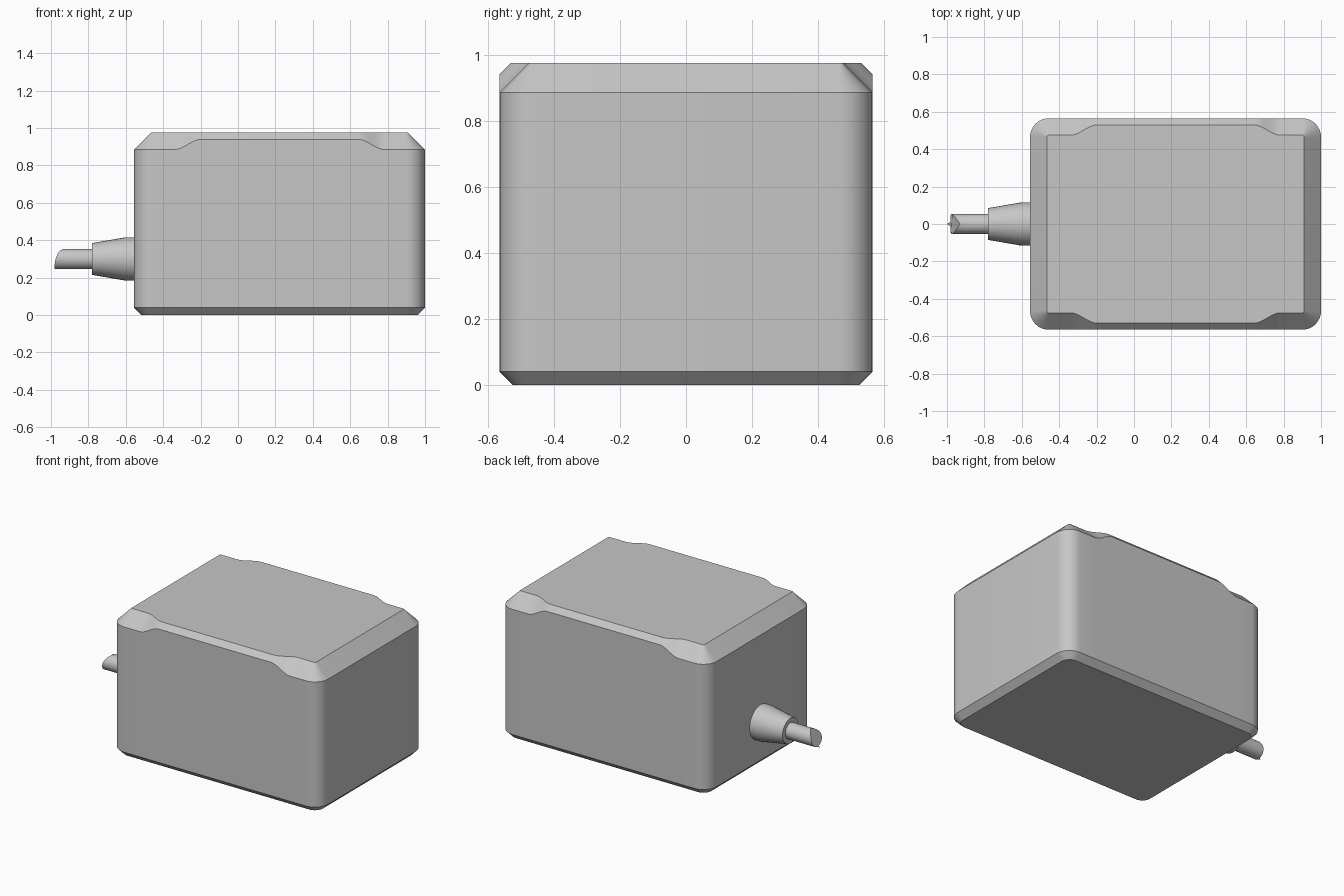
import bpy, bmesh
from math import sin, cos, pi, radians

if "Cube" in bpy.data.objects:
    bpy.data.objects.remove(bpy.data.objects["Cube"], do_unlink=True)

# One plain grey for everything
grey = bpy.data.materials.new("plain_grey")
grey.use_nodes = True
grey.diffuse_color = (0.57, 0.57, 0.57, 1)
grey.node_tree.nodes["Principled BSDF"].inputs["Base Color"].default_value = grey.diffuse_color


def loft(name, rings):
    """Skin a list of closed rings and cap both ends."""
    bm = bmesh.new()
    loops = [[bm.verts.new(p) for p in ring] for ring in rings]
    for a, b in zip(loops, loops[1:]):
        n = len(a)
        for i in range(n):
            j = (i + 1) % n
            bm.faces.new((a[i], a[j], b[j], b[i]))
    bm.faces.new(loops[0])
    bm.faces.new(loops[-1])
    bmesh.ops.recalc_face_normals(bm, faces=bm.faces)
    mesh = bpy.data.meshes.new(name)
    bm.to_mesh(mesh)
    bm.free()
    mesh.materials.append(grey)
    obj = bpy.data.objects.new(name, mesh)
    bpy.context.collection.objects.link(obj)
    bpy.ops.object.select_all(action='DESELECT')
    obj.select_set(True)
    bpy.context.view_layer.objects.active = obj
    bpy.ops.object.shade_smooth_by_angle(angle=radians(30))
    return obj


# Housing: rounded rectangle with a chamfer that narrows along front and back
MID, HALF_X, HALF_Y, TOP = 0.222, 0.778, 0.565, 0.975
RADIUS, FOOT, WIDE, NARROW = 0.1, 0.04, 0.09, 0.035
STEPS = 8


def chamfer(offset):
    t = min(max((abs(offset) - 0.42) / 0.14, 0), 1)
    return NARROW + (WIDE - NARROW) * t * t * (3 - 2 * t)


outline = []    # x, y, normal x, normal y, top chamfer
for k, (sx, sy) in enumerate([(1, 1), (-1, 1), (-1, -1), (1, -1)]):
    for i in range(STEPS + 1):
        a = (k + i / STEPS) * pi / 2
        outline.append((MID + sx * (HALF_X - RADIUS) + RADIUS * cos(a),
                        sy * (HALF_Y - RADIUS) + RADIUS * sin(a),
                        cos(a), sin(a), WIDE))
    if k in (0, 2):
        ramp = [0.56 - 0.14 * i / STEPS for i in range(STEPS + 1)]
        for d in ramp + [-r for r in reversed(ramp)]:
            outline.append((MID + sx * d, sy * HALF_Y, 0, sy, chamfer(d)))

housing = loft("housing", [
    [(x - FOOT * nx, y - FOOT * ny, 0) for x, y, nx, ny, c in outline],
    [(x, y, FOOT) for x, y, nx, ny, c in outline],
    [(x, y, TOP - c) for x, y, nx, ny, c in outline],
    [(x - c * nx, y - c * ny, TOP) for x, y, nx, ny, c in outline],
])

# Cable outlet on the right side
AXIS_Z, SIDES = 0.3, 32


def circle(x, r):
    return [(x, r * cos(2 * pi * i / SIDES), AXIS_Z + r * sin(2 * pi * i / SIDES))
            for i in range(SIDES)]


loft("strain_relief", [circle(-0.54, 0.116), circle(-0.6, 0.116), circle(-0.78, 0.085)])

# Cable stub with a rounded slanting end and a small point at the bottom
CABLE = 0.054
tip = []
for x, y, z in circle(0, CABLE):
    h = (z - AXIS_Z) / CABLE
    end = -0.93 - 0.052 * (1 - ((h + 1) / 2) ** 2) ** 0.5
    tip.append((-1.0 if h < -0.99 else end, y, z))
loft("cable_stub", [circle(-0.76, CABLE), circle(-0.9, CABLE), tip])
